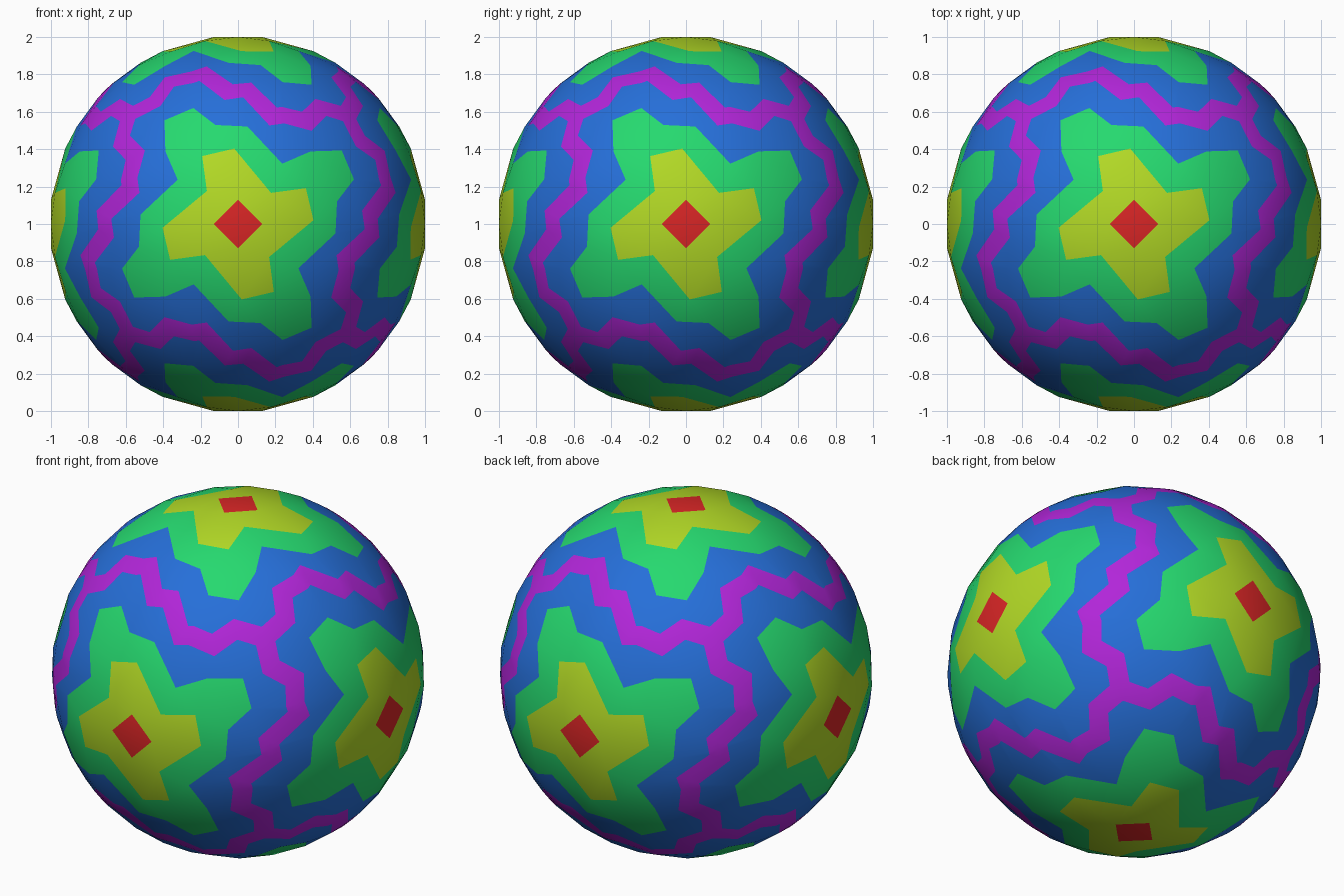
import bpy, bmesh, math
from mathutils import Vector
from mathutils.geometry import delaunay_2d_cdt

if "Cube" in bpy.data.objects:
    bpy.data.objects.remove(bpy.data.objects["Cube"])

TIP = 0.128                              # corner of the central diamond
R = 1 / math.sqrt(1 - TIP * TIP)         # diamonds then lie at distance 1
HALF_BAND = 0.052


def material(name, rgb):
    m = bpy.data.materials.new(name)
    m.diffuse_color = (*rgb, 1)
    m.use_nodes = True
    m.node_tree.nodes["Principled BSDF"].inputs["Base Color"].default_value = m.diffuse_color
    return m


def quarter_turns(points):
    """Repeat one quarter of an outline around the patch centre."""
    loop, pts = [], list(points)
    for _ in range(4):
        loop += pts
        pts = [(-y, x) for x, y in pts]
    return loop


def flatten(points):
    """Seen-from-the-front coordinates on the unit sphere to a conformal plane."""
    return [Vector(p) / (1 + math.sqrt(1 - p[0] ** 2 - p[1] ** 2)) for p in points]


def lift(p):
    d = p.length_squared
    return Vector((2 * p.x, 2 * p.y, 1 - d)) / (1 + d)


def inset(loop, width):
    """Mitred inward offset of an anticlockwise loop, constant on the sphere."""
    out = []
    for i, p in enumerate(loop):
        a = (p - loop[i - 1]).normalized()
        b = (loop[(i + 1) % len(loop)] - p).normalized()
        na, nb = Vector((-a.y, a.x)), Vector((-b.y, b.x))
        w = width * (1 + p.length_squared) / 2
        out.append(p + (na + nb) * (w / max(0.35, 1 + na.dot(nb))))
    return out


def inside(p, loop):
    hit = False
    for i, a in enumerate(loop):
        b = loop[i - 1]
        if (a.y > p.y) != (b.y > p.y):
            if p.x < a.x + (b.x - a.x) * (p.y - a.y) / (b.y - a.y):
                hit = not hit
    return hit


# Zigzag seam between two patches: half of it, the rest by a half turn
half = [(-0.05, 0.70), (-0.185, 0.80), (-0.24, 0.78), (-0.365, 0.755), (-0.44, 0.65)]
mates = [(-x, math.sqrt(1 - x * x - z * z)) for x, z in half]
c = 1 / math.sqrt(3)
seam = [(c, c)] + mates[::-1] + [(0, math.sqrt(0.5))] + half

# Nested outlines of one patch, from the seam inwards
border = flatten(quarter_turns(seam))
loops = [
    border,
    inset(border, HALF_BAND),
    flatten(quarter_turns([(0.517, -0.05), (0.525, 0.12), (0.615, 0.237),
                           (0.55, 0.39), (0.385, 0.385), (0.235, 0.32)])),
    flatten(quarter_turns([(0.40, 0.02), (0.36, 0.19), (0.175, 0.165)])),
    flatten(quarter_turns([(TIP, 0)])),
]

# Triangulate the patch with all outlines as fixed edges
verts, edges = [], []
for loop in loops:
    n, k = len(verts), len(loop)
    verts += loop
    edges += [(n + i, n + (i + 1) % k) for i in range(k)]
pts, _, tris, *_ = delaunay_2d_cdt(verts, edges, [], 0, 1e-6)
patch = []
for t in tris:
    mid = sum((pts[i] for i in t), Vector((0, 0))) / len(t)
    level = sum(inside(mid, loop) for loop in loops)
    if inside(mid, border):
        patch.append((t, level - 1))

# Six turned copies of the patch make the ball
bm = bmesh.new()
for axis in range(3):
    for sign in (1, -1):
        n, r = Vector((0, 0, 0)), Vector((0, 0, 0))
        n[axis] = sign
        r[(axis + 1) % 3] = 1
        u = n.cross(r)
        vs = []
        for p in pts:
            q = lift(p) * R
            vs.append(bm.verts.new(r * q.x + u * q.y + n * q.z + Vector((0, 0, 1))))
        for t, level in patch:
            f = bm.faces.new([vs[i] for i in t])
            f.material_index = level
            f.smooth = True
bmesh.ops.remove_doubles(bm, verts=bm.verts, dist=1e-4)
loose = [v for v in bm.verts if not v.link_faces]
bmesh.ops.delete(bm, geom=loose, context='VERTS')
bmesh.ops.recalc_face_normals(bm, faces=bm.faces)

mesh = bpy.data.meshes.new("patterned_ball")
bm.to_mesh(mesh)
bm.free()
for name, rgb in (("purple_seam", (0.445, 0.019, 0.694)),
                  ("blue_field", (0.019, 0.159, 0.694)),
                  ("green_ring", (0.019, 0.694, 0.159)),
                  ("yellow_star", (0.445, 0.694, 0.019)),
                  ("red_diamond", (0.694, 0.019, 0.019))):
    mesh.materials.append(material(name, rgb))
ball = bpy.data.objects.new("patterned_ball", mesh)
bpy.context.collection.objects.link(ball)
